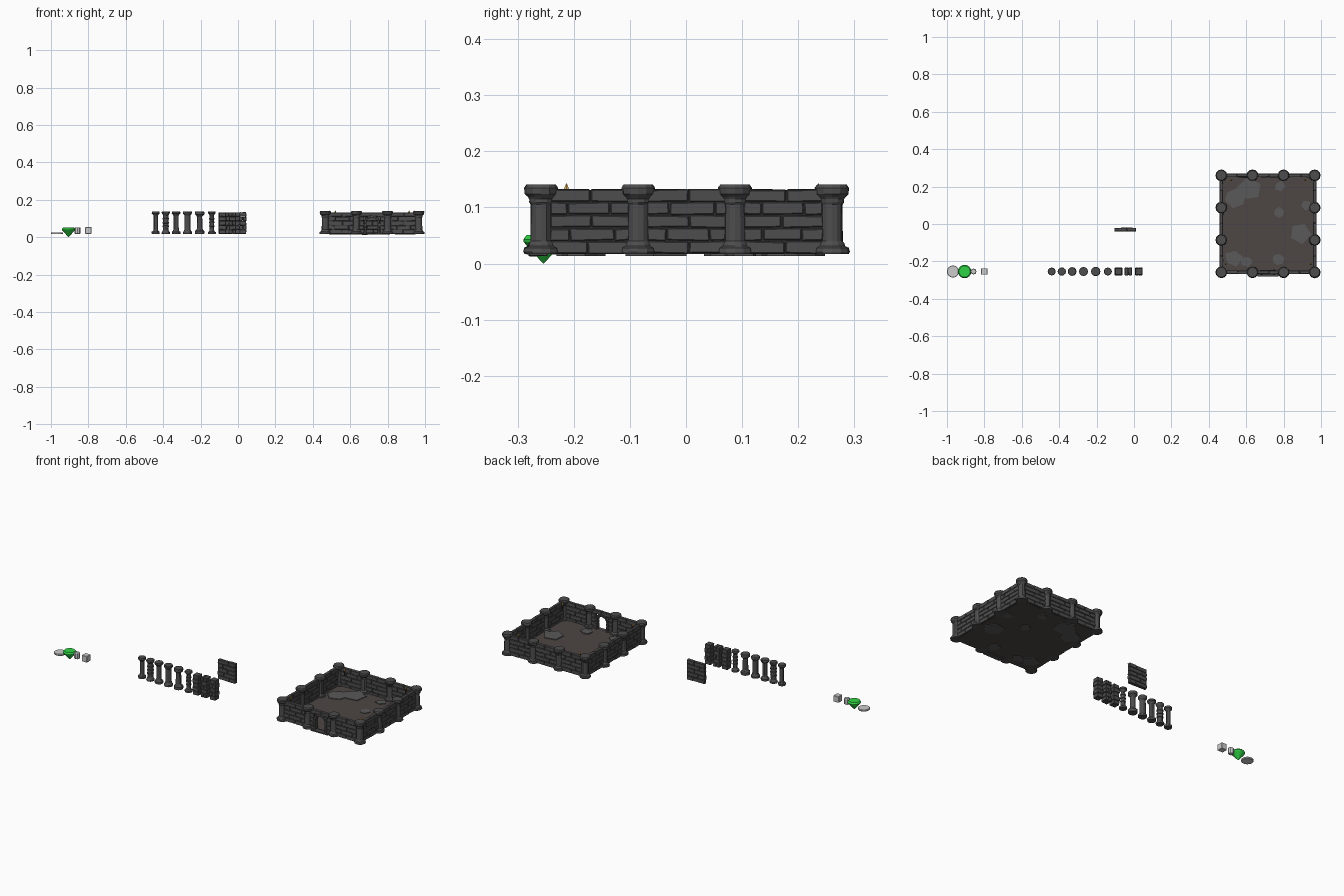
import bpy, bmesh, math, random
from mathutils import Vector, Matrix

if "Cube" in bpy.data.objects:
    bpy.data.objects.remove(bpy.data.objects["Cube"])

random.seed(7)
R = random.uniform


def material(name, rgb):
    m = bpy.data.materials.new(name)
    m.diffuse_color = (*rgb, 1)
    m.use_nodes = True
    m.node_tree.nodes["Principled BSDF"].inputs["Base Color"].default_value = m.diffuse_color
    return m


STONE = material("dark_stone", (0.075, 0.075, 0.075))
MORTAR = material("mortar", (0.03, 0.03, 0.03))
EARTH = material("floor_earth", (0.075, 0.062, 0.058))
SLAB = material("slab_stone", (0.1, 0.1, 0.1))
GREEN = material("green", (0.03, 0.65, 0.06))
FLAME = material("flame", (0.7, 0.45, 0.12))
WOOD = material("wood", (0.12, 0.06, 0.03))
Z0, Z1, ROWS = 0.017, 0.133, 5
RH = (Z1 - Z0) / ROWS


def finish(name, bm, mat=None, smooth=False):
    bmesh.ops.recalc_face_normals(bm, faces=bm.faces)
    me = bpy.data.meshes.new(name)
    bm.to_mesh(me)
    bm.free()
    ob = bpy.data.objects.new(name, me)
    bpy.context.collection.objects.link(ob)
    if mat:
        me.materials.append(mat)
    return ob


def block(bm, c, size, jitter=0.0, bevel=0.0, rot=None):
    """Add one box, optionally chipped and bevelled, to a mesh."""
    t = bmesh.new()
    bmesh.ops.create_cube(t, size=1)
    for v in t.verts:
        v.co = Vector([a * b for a, b in zip(v.co, size)])
        v.co += Vector((R(-jitter, jitter), R(-jitter, jitter) * .6, R(-jitter, jitter)))
    if bevel:
        bmesh.ops.bevel(t, geom=t.edges[:], offset=bevel, segments=1, affect='EDGES')
    if rot:
        t.transform(rot)
    t.transform(Matrix.Translation(c))
    me = bpy.data.meshes.new("tmp")
    t.to_mesh(me)
    t.free()
    bm.from_mesh(me)
    bpy.data.meshes.remove(me)


def lathe(name, x, y, profile, mat, sides=12, chip=0.0):
    bm = bmesh.new()
    rings = []
    for r, z in profile:
        rings.append([bm.verts.new((x + (r + R(-chip, chip)) * math.cos(2 * math.pi * i / sides),
                                    y + (r + R(-chip, chip)) * math.sin(2 * math.pi * i / sides), z))
                      for i in range(sides)])
    for a, b in zip(rings, rings[1:]):
        for i in range(sides):
            j = (i + 1) % sides
            bm.faces.new((a[i], a[j], b[j], b[i]))
    bm.faces.new(rings[0])
    bm.faces.new(rings[-1])
    return finish(name, bm, mat)


def brick_run(bm, a, b, row, pitch, depth):
    """Fill one course from a to b (local x) with bricks."""
    z = Z0 + RH * (row + .5)
    cuts = [a]
    x = a + pitch * (0.5 if row % 2 else 0.95) + R(-.006, .006)
    while x < b - .02:
        cuts.append(x)
        x += pitch + R(-.008, .008)
    cuts.append(b)
    for l, r in zip(cuts, cuts[1:]):
        block(bm, ((l + r) / 2, R(-.001, .001), z), (r - l - .002, depth, RH - .002), .0012, .0016)


def place(ob, x, y, angle=0):
    ob.location = (x, y, 0)
    ob.rotation_euler.z = angle


def wall(name, x, y, length, angle=0, door=0.0):
    h = length / 2
    bm, core = bmesh.new(), bmesh.new()
    for row in range(ROWS):
        if door and row < 4:
            brick_run(bm, -h, -door, row, .06, .018)
            brick_run(bm, door, h, row, .06, .018)
        else:
            brick_run(bm, -h, h, row, .075, .018)
    zc, zh = (Z0 + Z1) / 2, Z1 - Z0 - .004
    if door:
        for s in (-1, 1):
            block(core, (s * (h + door) / 2, 0, zc), (h - door - .004, .012, zh))
        block(core, (0, 0, Z1 - RH / 2), (length - .004, .012, RH - .004))
    else:
        block(core, (0, 0, zc), (length - .004, .012, zh))
    place(finish(name + "_bricks", bm, STONE), x, y, angle)
    place(finish(name + "_mortar", core, MORTAR), x, y, angle)


# Room: pillars at every third of each side, walls between them
XL, XR, YF, YB = 0.467, 0.966, -0.258, 0.26
xs = [XL + (XR - XL) * i / 3 for i in range(4)]
ys = [YF + (YB - YF) * i / 3 for i in range(4)]
PILLAR = [(.030, .017), (.0315, .021), (.030, .028), (.024, .031), (.022, .036), (.019, .040),
          (.0185, .105), (.021, .109), (.021, .115), (.024, .119), (.029, .124), (.030, .135), (.026, .1405)]
for i, x in enumerate(xs):
    for j, y in enumerate(ys):
        if i in (0, 3) or j in (0, 3):
            lathe("room_pillar", x, y, PILLAR, STONE, 12, .0008)
for i in range(3):
    xm, ym = (xs[i] + xs[i + 1]) / 2, (ys[i] + ys[i + 1]) / 2
    wall("back_wall", xm, YB, xs[1] - xs[0] - .03)
    wall("front_wall", xm, YF, xs[1] - xs[0] - .03, 0, .042 if i == 1 else 0)
    wall("left_wall", XL, ym, ys[1] - ys[0] - .03, math.pi / 2)
    wall("right_wall", XR, ym, ys[1] - ys[0] - .03, math.pi / 2)

# Doorway: stacked jamb stones, arch stones and a doorstep
DX, SPRING = (xs[1] + xs[2]) / 2, .075
bm = bmesh.new()
for s in (-1, 1):
    for k in range(3):
        block(bm, (DX + s * .036, YF, Z0 + .0193 * (k + .5)), (.013, .026, .0185), .001, .0015)
for k in range(7):
    a = math.pi * (k + .5) / 7
    block(bm, (DX + .036 * math.cos(a), YF, SPRING + .036 * math.sin(a)), (.013, .026, .0165),
          .0008, .0015, Matrix.Rotation(-a, 4, 'Y'))
block(bm, (DX, YF - .006, .0175), (.11, .034, .009), .001, .0015)
finish("doorway", bm, STONE)

# Floor with irregular paving slabs showing through both faces
bm = bmesh.new()
block(bm, ((XL + XR) / 2, (YF + YB) / 2, .021), (XR - XL, YB - YF, .008))
finish("floor", bm, EARTH)
bm = bmesh.new()
for cx, cy, r in ((.62, .19, .065), (.54, .14, .055), (.53, -.18, .05), (.60, -.20, .035), (.89, -.05, .055),
                  (.775, .06, .03), (.77, -.19, .035), (.92, .10, .03), (.78, .2, .03)):
    n, a0 = random.choice((5, 6)), R(0, 6)
    base = [bm.verts.new((cx + r * R(.8, 1.1) * math.cos(a0 + 2 * math.pi * i / n),
                          cy + r * R(.7, 1.1) * math.sin(a0 + 2 * math.pi * i / n), .0135))
            for i in range(n)]
    f = bm.faces.new(base)
    g = bmesh.ops.extrude_face_region(bm, geom=[f])
    up = [v for v in g["geom"] if isinstance(v, bmesh.types.BMVert)]
    bmesh.ops.translate(bm, verts=up, vec=(0, 0, .015 + R(-.001, .002)))
    if not f.is_valid:
        bm.faces.new(base)
finish("paving_slabs", bm, SLAB)

# Wall torches inside the room
for x, y in ((.945, -.213), (.49, -.213), (.52, .236), (.915, .236)):
    lathe("torch_handle", x, y, [(.002, .095), (.004, .122), (.005, .126)], WOOD, 6)
    lathe("torch_flame", x, y, [(.004, .126), (.006, .131), (.003, .138), (.0005, .143)], FLAME, 6)

# Loose round columns: (x, end radius, shaft radius, cap height, banded)
for x, re, rs, ch, banded in ((-.44, .021, .012, .012, 0), (-.386, .022, .015, .009, 1), (-.331, .023, .014, .012, 0),
                              (-.27, .024, .017, .010, 0), (-.205, .025, .015, .017, 0), (-.14, .021, .012, .010, 1)):
    b, t = .017, .138
    prof = [(re * .95, b), (re, b + .003), (re, b + ch), (rs * 1.25, b + ch + .004), (rs, b + ch + .012)]
    if banded:
        for k in range(1, 4):
            z = b + ch + .012 + .02 * k
            prof += [(rs, z - .004), (rs * 1.2, z - .003), (rs * 1.2, z + .003), (rs, z + .004)]
    prof += [(rs * .95, t - ch - .012), (rs * 1.25, t - ch - .005), (re, t - ch), (re, t - .003), (re * .92, t)]
    lathe("round_column", x, -.254, prof, STONE, 12, .0006)

# Loose square brick columns
for n, x in enumerate((-.083, -.03, .026)):
    bm = bmesh.new()
    for row in range(ROWS):
        z, w = Z0 + RH * (row + .5), .036 + .004 * ((row + n) % 2)
        if n and (row + n) % 2:
            for s in (-1, 1):
                block(bm, (x + s * w / 4, -.254, z), (w / 2 - .001, w, RH - .001), .001, .0018)
        else:
            block(bm, (x, -.254, z), (w, w, RH - .001), .001, .0018)
    finish("square_column", bm, STONE)

# Loose wall panel
wall("wall_panel", -.047, -.03, .116)

# Small sample shapes: disc, faceted green gem, stub and cube
lathe("disc", -.968, -.254, [(.030, .016), (.032, .018), (.032, .024), (.030, .026)], None, 24)
lathe("green_gem", -.906, -.254, [(.0008, 0), (.035, .038), (.036, .043), (.030, .051)], GREEN, 16)
lathe("stub", -.858, -.254, [(.013, .018), (.016, .022), (.016, .049), (.013, .053)], None, 8)
bm = bmesh.new()
block(bm, (-.80, -.254, .036), (.034, .034, .036), 0, .002)
finish("cube", bm)
